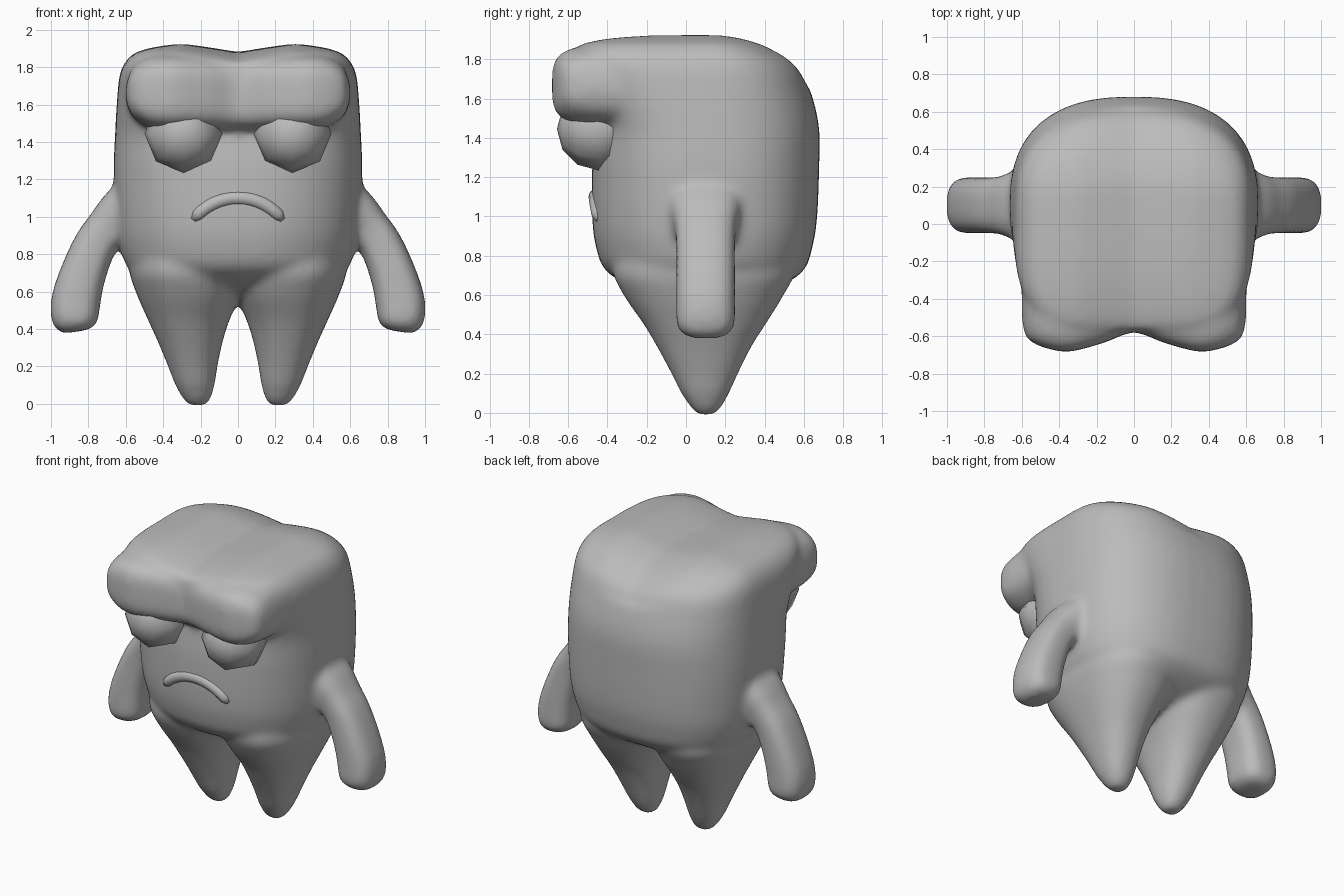
import bpy, bmesh, math
from mathutils import Vector

if "Cube" in bpy.data.objects:
    bpy.data.objects.remove(bpy.data.objects["Cube"], do_unlink=True)

grey = bpy.data.materials.new("plain_grey")
grey.use_nodes = True
COLOUR = (0.5, 0.5, 0.5, 1)
grey.diffuse_color = COLOUR
grey.node_tree.nodes["Principled BSDF"].inputs["Base Color"].default_value = COLOUR
MID_Y = 0.1


def refine(stations, steps=4):
    """Smooth spline through a list of number tuples."""
    out = []
    last = len(stations) - 1
    for i in range(last):
        quads = list(zip(stations[max(i - 1, 0)], stations[i],
                         stations[i + 1], stations[min(i + 2, last)]))
        for k in range(steps):
            t = k / steps
            out.append(tuple(b + t / 2 * (c - a + t * (2 * a - 5 * b + 4 * c - d
                             + t * (3 * (b - c) + d - a))) for a, b, c, d in quads))
    return out + [stations[-1]]


def outline(power, front_power=None, count=48):
    """Unit superellipse; the negative half may be squarer."""
    pts = []
    for i in range(count):
        a = math.tau * i / count
        c, s = math.cos(a), math.sin(a)
        e = 2 / (front_power if front_power and s < 0 else power)
        pts.append((math.copysign(abs(c) ** e, c), math.copysign(abs(s) ** e, s)))
    return pts


def loft(bm, rings):
    """Closed skin through a list of point rings."""
    rows = [[bm.verts.new(p) for p in ring] for ring in rings]
    faces = [bm.faces.new(rows[0]), bm.faces.new(rows[-1])]
    for a, b in zip(rows, rows[1:]):
        for i in range(len(a)):
            j = (i + 1) % len(a)
            faces.append(bm.faces.new((a[i], a[j], b[j], b[i])))
    bmesh.ops.recalc_face_normals(bm, faces=faces)


def finish(name, bm):
    mesh = bpy.data.meshes.new(name)
    bm.to_mesh(mesh)
    bm.free()
    mesh.materials.append(grey)
    mesh.shade_smooth()
    obj = bpy.data.objects.new(name, mesh)
    bpy.context.collection.objects.link(obj)
    return obj


def level(z, x0, x1, front, back, power, front_power):
    """Horizontal ring spanning x0..x1 and front..back."""
    cx, hx = (x0 + x1) / 2, (x1 - x0) / 2
    return [Vector((cx + hx * u, MID_Y + v * (back - MID_Y if v > 0 else MID_Y - front), z))
            for u, v in outline(power, front_power)]


body = bmesh.new()

# Torso and head: height, half width, front, back, front squareness
torso = [(0.53, 0.1, 0.02, 0.18, 2.3), (0.62, 0.42, -0.23, 0.43, 2.3),
         (0.72, 0.58, -0.405, 0.595, 2.3), (0.85, 0.635, -0.46, 0.645, 2.3),
         (1.0, 0.655, -0.478, 0.668, 2.35), (1.25, 0.665, -0.478, 0.678, 2.5),
         (1.45, 0.657, -0.46, 0.678, 2.9), (1.62, 0.647, -0.47, 0.64, 4),
         (1.77, 0.63, -0.55, 0.58, 4.5), (1.855, 0.58, -0.57, 0.46, 4.5),
         (1.895, 0.5, -0.48, 0.36, 4.5), (1.922, 0.34, -0.28, 0.25, 3.5),
         (1.93, 0.15, -0.05, 0.17, 3), (1.93, 0.02, 0.08, 0.12, 3)]
rings = [level(z, -w, w, f, b, 2.5, p) for z, w, f, b, p in refine(torso)]
for ring in rings:
    for p in ring:
        if p.z > 1.7:  # central groove on the crown
            p.z -= 0.05 * max(0, 1 - abs(p.x) / 0.3)
loft(body, rings)

# Brow, lofted across x: x, front, bottom, top
brow = [(0.0, -0.58, 1.455, 1.84), (0.16, -0.635, 1.46, 1.86), (0.34, -0.682, 1.46, 1.872),
        (0.46, -0.667, 1.47, 1.865), (0.55, -0.63, 1.52, 1.82), (0.585, -0.585, 1.57, 1.76),
        (0.6, -0.5, 1.62, 1.7)]
stations = [(-x, f, b, t) for x, f, b, t in reversed(brow[1:])] + brow
loft(body, [[Vector((x, (f + 0.1) / 2 + (0.1 - f) / 2 * u, (b + t) / 2 + (t - b) / 2 * v))
             for u, v in outline(4)] for x, f, b, t in refine(stations)])

# Legs: height, inner x, outer x, front, back
leg = [(-0.01, 0.17, 0.26, 0.06, 0.14), (0.02, 0.148, 0.29, 0.03, 0.175),
       (0.1, 0.125, 0.335, -0.025, 0.22), (0.21, 0.108, 0.378, -0.08, 0.27),
       (0.34, 0.08, 0.432, -0.15, 0.335), (0.45, 0.045, 0.482, -0.215, 0.405),
       (0.6, -0.02, 0.547, -0.318, 0.497), (0.73, -0.03, 0.582, -0.37, 0.55),
       (0.9, 0.05, 0.54, -0.3, 0.45)]
# Arms: centre x, centre z, half thickness, half depth
arm = [(0.5, 1.06, 0.2, 0.22), (0.62, 1.005, 0.15, 0.185), (0.692, 0.945, 0.118, 0.158),
       (0.765, 0.848, 0.115, 0.15), (0.83, 0.69, 0.123, 0.15), (0.867, 0.55, 0.132, 0.15),
       (0.873, 0.45, 0.125, 0.147), (0.872, 0.405, 0.1, 0.12), (0.87, 0.385, 0.06, 0.08)]
arm_path = refine(arm, 3)
for side in (-1, 1):
    loft(body, [level(z, *sorted((side * a, side * b)), f, k, 2.3, 2.3)
                for z, a, b, f, k in refine(leg)])
    rings = []
    for i, (x, z, thick, deep) in enumerate(arm_path):
        before, after = arm_path[max(i - 1, 0)], arm_path[min(i + 1, len(arm_path) - 1)]
        d = Vector((after[0] - before[0], after[1] - before[1])).normalized()
        rings.append([Vector((side * (x - d.y * thick * u), MID_Y + deep * v,
                              z + d.x * thick * u)) for u, v in outline(2.8)])
    loft(body, rings)

# Fuse the body parts into one soft skin
body_obj = finish("body", body)
remesh = body_obj.modifiers.new("fuse", "REMESH")
remesh.mode = "VOXEL"
remesh.voxel_size = 0.02
remesh.use_smooth_shade = True
smooth = body_obj.modifiers.new("soften", "SMOOTH")
smooth.factor = 0.5
smooth.iterations = 14

# Eyes: coarse balls tucked under the brow, poles facing forward
for side, name in ((1, "left_eye"), (-1, "right_eye")):
    bm = bmesh.new()
    bmesh.ops.create_uvsphere(bm, u_segments=8, v_segments=6, radius=0.21)
    eye = finish(name, bm)
    eye.rotation_euler.x = math.pi / 2
    eye.location = (side * 0.29, -0.447, 1.445)

# Mouth: drooping rounded arch
bm = bmesh.new()
rings = []
for i in range(17):
    t = i / 8 - 1
    a = t * 0.92
    r = 0.039 * (1 - 0.2 * abs(t) ** 3) * (0.5 if abs(t) == 1 else 1)
    out = Vector((math.sin(a), 0, math.cos(a)))
    centre = Vector((0.3 * math.sin(a), -0.457 + 0.012 * t * t, 0.801 + 0.3 * math.cos(a)))
    rings.append([centre + out * r * u + Vector((0, r * v, 0)) for u, v in outline(2, count=12)])
loft(bm, rings)
finish("mouth", bm)
